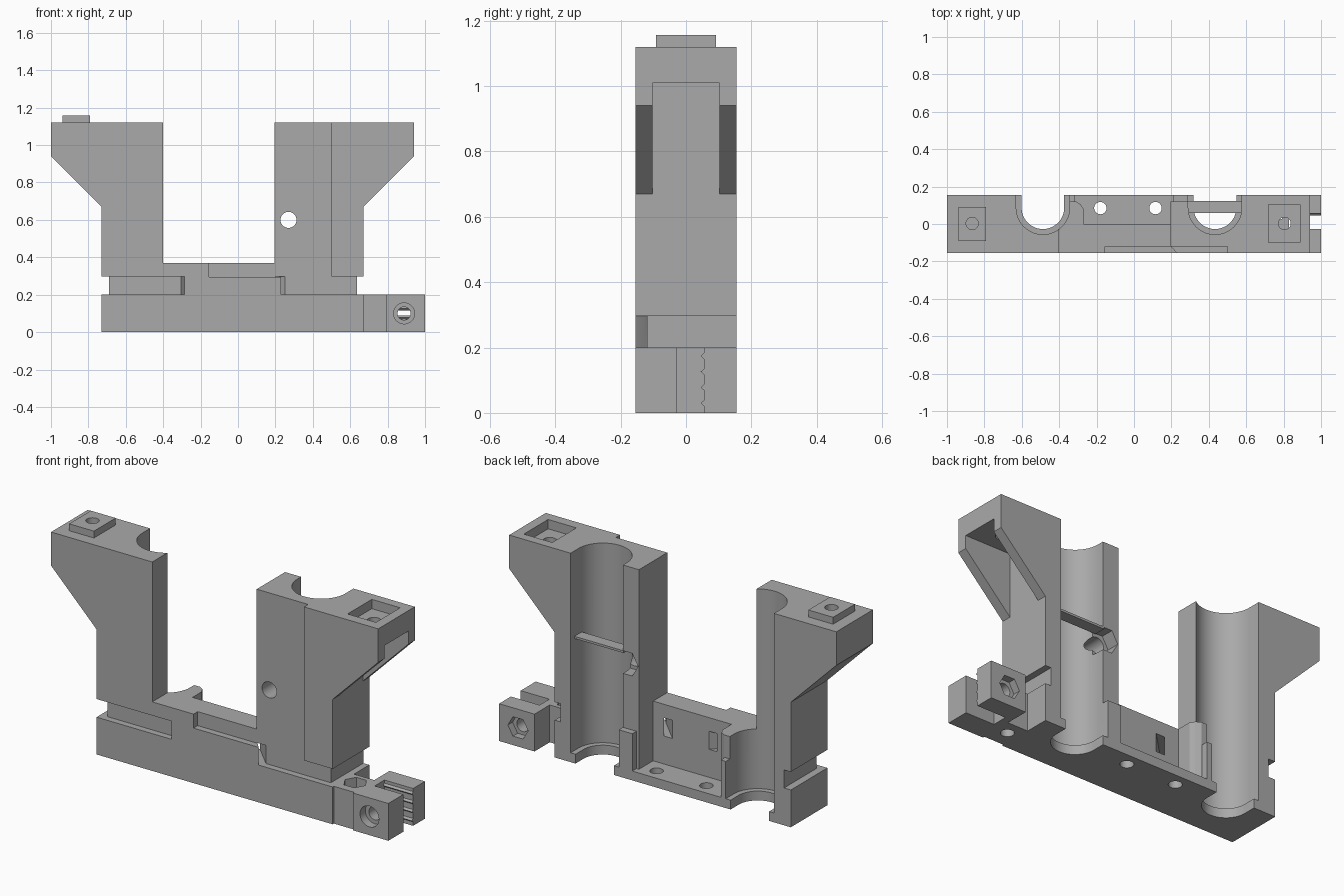
import bpy, bmesh, math
from mathutils import Vector

if "Cube" in bpy.data.objects:
    bpy.data.objects.remove(bpy.data.objects["Cube"], do_unlink=True)

grey = bpy.data.materials.new("plain grey")
grey.use_nodes = True
grey.diffuse_color = (0.4, 0.4, 0.4, 1)
grey.node_tree.nodes["Principled BSDF"].inputs["Base Color"].default_value = (0.4, 0.4, 0.4, 1)

FRONT, BACK, TOP = -0.155, 0.155, 1.12


def prism(name, points, lo, hi, axis="z"):
    """Extrude a 2D outline along one axis."""
    place = {"x": lambda a, b, c: (c, a, b),
             "y": lambda a, b, c: (a, c, b),
             "z": lambda a, b, c: (a, b, c)}[axis]
    bm = bmesh.new()
    face = bm.faces.new([bm.verts.new(place(a, b, lo)) for a, b in points])
    grown = bmesh.ops.extrude_face_region(bm, geom=[face])
    moved = [v for v in grown["geom"] if isinstance(v, bmesh.types.BMVert)]
    bmesh.ops.translate(bm, verts=moved, vec=Vector(place(0, 0, hi - lo)))
    bmesh.ops.recalc_face_normals(bm, faces=bm.faces)
    mesh = bpy.data.meshes.new(name)
    bm.to_mesh(mesh)
    bm.free()
    mesh.materials.append(grey)
    obj = bpy.data.objects.new(name, mesh)
    bpy.context.collection.objects.link(obj)
    return obj


def box(name, x0, x1, y0, y1, z0, z1):
    return prism(name, [(x0, y0), (x1, y0), (x1, y1), (x0, y1)], z0, z1)


def rod(name, a, b, r, lo, hi, axis="z", sides=32):
    ring = [(a + r * math.cos(math.tau * i / sides), b + r * math.sin(math.tau * i / sides))
            for i in range(sides)]
    return prism(name, ring, lo, hi, axis)


def combine(target, tools, operation):
    """Apply booleans and remove the helper objects."""
    bpy.context.view_layer.objects.active = target
    for tool in tools:
        tool.hide_render = True
        mod = target.modifiers.new("shape", "BOOLEAN")
        mod.operation, mod.solver, mod.object = operation, "EXACT", tool
        bpy.ops.object.modifier_apply(modifier=mod.name)
        bpy.data.objects.remove(tool, do_unlink=True)


# Solid parts: posts with sloped arms, base, walls and clamp
body = prism("carriage_body", [(-0.73, 0), (-0.4, 0), (-0.4, TOP), (-1, TOP),
                               (-1, 0.94), (-0.73, 0.67)], FRONT, BACK, "y")
combine(body, [
    box("base_floor", -0.5, 0.6, FRONT, BACK, 0, 0.05),
    box("base_front", -0.5, 0.6, FRONT, 0, 0, 0.295),
    box("wall", -0.5, 0.25, -0.12, 0, 0.01, 0.37),
    box("wall_left", -0.5, -0.155, FRONT, -0.05, 0.01, 0.37),
    prism("ear", [(-0.45, -0.05), (-0.27, -0.05), (-0.27, 0.08), (-0.285, 0.105),
                  (-0.31, 0.12), (-0.45, 0.12)], 0.01, 0.37),
    box("left_pillar", -0.4, -0.315, 0, BACK, 0, 0.25),
    prism("right_post", [(0.5, 0), (0.67, 0), (0.67, 0.67), (0.94, 0.94),
                         (0.94, TOP), (0.5, TOP)], FRONT, BACK, "y"),
    box("right_post_inner", 0.195, 0.55, -0.12, 0.12, 0, TOP),
    box("right_post_rear", 0.43, 0.55, 0, BACK, 0, TOP),
    box("right_pillar", 0.21, 0.43, 0, BACK, 0, 0.25),
    box("clamp", 0.66, 1.0, FRONT, BACK, 0, 0.2),
], "UNION")

cuts = []
# Round rod channels, narrower at the floor
for x in (-0.487, 0.433):
    for r, low in ((0.143, 0.05), (0.114, -0.1)):
        cuts.append(rod("channel", x, 0.087, r, low, 1.3, sides=48))
        cuts.append(box("channel_mouth", x - r, x + r, 0.087, 0.3, low, 1.3))

# Band slots around both ends, leading slantwise into the middle pocket
for side, end, inner in ((-1, 0.69, 0.345), (1, 0.635, 0.29)):
    cuts.append(box("end_slot", *sorted((side * end, side * 0.8)), -0.3, 0.3, 0.2, 0.297))
    path = [(0.8, -0.3), (0.8, -0.12), (inner - 0.04, -0.12), (inner - 0.18, 0.02),
            (inner - 0.23, 0.02), (inner - 0.08, -0.13), (inner - 0.06, -0.155), (inner, -0.3)]
    cuts.append(prism("band_slot", [(side * x, y) for x, y in path], 0.2, 0.297))

# Floor holes
for x in (-0.18, 0.115):
    cuts.append(rod("floor_hole", x, 0.085, 0.033, -0.1, 0.15))

# Cross bolt hole and hexagonal nut recess in the right post
cuts.append(rod("bolt_hole", 0.27, 0.6, 0.043, -0.3, 0.3, "y"))
cuts.append(rod("nut_recess", 0.27, 0.6, 0.07, 0.05, 0.3, "y", 6))

# Right arm: open hollow below, square socket and hole above
cuts += [box("arm_hollow", 0.67, 1.1, -0.102, 0.102, 0.5, 1.01),
         box("socket", 0.72, 0.888, -0.1, 0.105, 1.07, 1.3),
         rod("socket_hole", 0.805, 0.003, 0.033, 0.95, 1.3)]

# Clamp: jaw gap, rear relief, shallow front relief and screw holes
cuts += [box("jaw_gap", 0.83, 1.1, -0.028, 0.055, -0.1, 0.3),
         box("rear_relief", 0.67, 0.79, 0.026, 0.3, -0.1, 0.2),
         box("front_relief", 0.67, 0.79, -0.3, -0.145, -0.1, 0.2),
         rod("screw_hole", 0.888, 0.1, 0.035, -0.3, 0.3, "y"),
         rod("screw_head", 0.888, 0.1, 0.056, -0.3, -0.11, "y"),
         rod("screw_nut", 0.888, 0.1, 0.06, 0.115, 0.3, "y", 6),
         rod("upright_hole", 0.73, -0.05, 0.033, -0.1, 0.3),
         rod("upright_nut", 0.73, -0.05, 0.06, 0.14, 0.2, sides=6)]
combine(body, cuts, "DIFFERENCE")

# Gripping teeth inside the clamp
for i in range(4):
    z = 0.03 + 0.048 * i
    prism("clamp_tooth", [(0.057, z - 0.011), (0.045, z), (0.057, z + 0.011)], 0.83, 1.0, "x")

# Locating tab on the left arm
tab = box("locating_tab", -0.937, -0.79, -0.092, 0.092, 1.1, 1.157)
holes = [rod("tab_hole", -0.865, 0.003, 0.033, 1.0, 1.3)]
combine(tab, holes, "DIFFERENCE")
combine(body, [rod("arm_hole", -0.865, 0.003, 0.033, 1.0, 1.3)], "DIFFERENCE")

# Thin bridge across the right channel
box("channel_bridge", 0.285, 0.58, 0.06, 0.122, 0.65, 0.662)

# Smooth round walls, keep edges sharp
for obj in (body, tab):
    bpy.ops.object.select_all(action="DESELECT")
    obj.select_set(True)
    bpy.context.view_layer.objects.active = obj
    bpy.ops.object.shade_smooth_by_angle(angle=math.radians(25))
